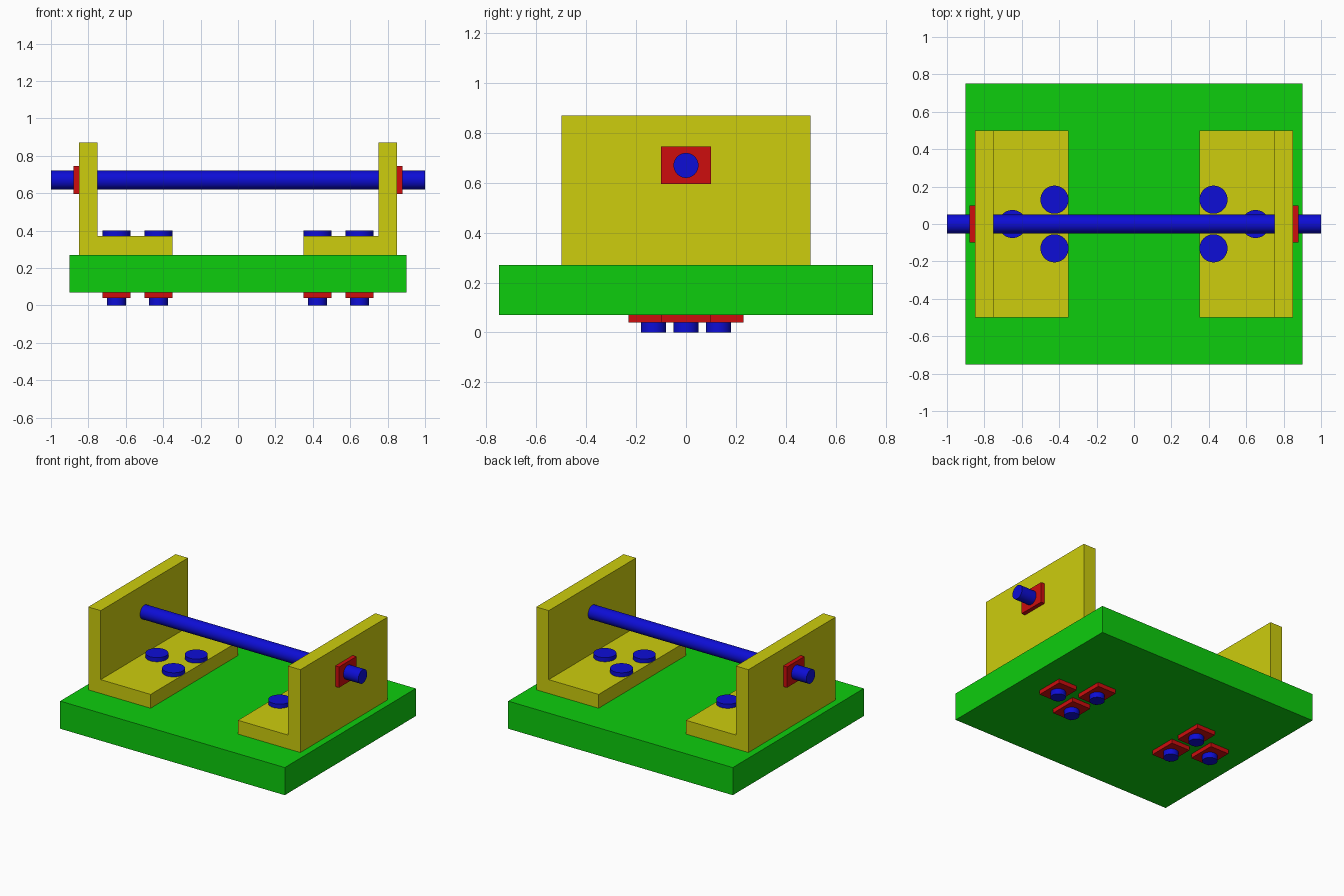
import bpy, math

if "Cube" in bpy.data.objects:
    bpy.data.objects.remove(bpy.data.objects["Cube"])


def material(name, rgb):
    m = bpy.data.materials.new(name)
    m.diffuse_color = (*rgb, 1)
    m.use_nodes = True
    m.node_tree.nodes["Principled BSDF"].inputs["Base Color"].default_value = m.diffuse_color
    return m


LO, HI = 0.004, 0.61
GREEN = material("green", (LO, HI, LO))
YELLOW = material("yellow", (HI, HI, LO))
RED = material("red", (HI, LO, LO))
BLUE = material("blue", (LO, LO, HI + 0.06))


def box(name, lo, hi, mat):
    centre = [(a + b) / 2 for a, b in zip(lo, hi)]
    bpy.ops.mesh.primitive_cube_add(size=1, location=centre)
    o = bpy.context.object
    o.name = name
    o.scale = [b - a for a, b in zip(lo, hi)]
    bpy.ops.object.transform_apply(location=False, rotation=False, scale=True)
    o.data.materials.append(mat)
    return o


def cylinder(name, centre, radius, length, mat, along_x=False):
    rot = (0, math.pi / 2, 0) if along_x else (0, 0, 0)
    bpy.ops.mesh.primitive_cylinder_add(vertices=48, radius=radius, depth=length,
                                        location=centre, rotation=rot)
    o = bpy.context.object
    o.name = name
    o.data.materials.append(mat)
    bpy.ops.object.shade_smooth_by_angle(angle=math.radians(30))
    return o


def bracket(name, side):
    # L profile in x-z, extruded along y
    profile = [(0.35, 0.27), (0.85, 0.27), (0.85, 0.87),
               (0.75, 0.87), (0.75, 0.37), (0.35, 0.37)]
    n = len(profile)
    verts = [(side * x, y, z) for y in (-0.5, 0.5) for x, z in profile]
    faces = [tuple(range(n)), tuple(reversed(range(n, 2 * n)))]
    faces += [(i, i + n, (i + 1) % n + n, (i + 1) % n) for i in range(n)]
    if side < 0:
        faces = [tuple(reversed(f)) for f in faces]
    mesh = bpy.data.meshes.new(name)
    mesh.from_pydata(verts, [], faces)
    mesh.materials.append(YELLOW)
    o = bpy.data.objects.new(name, mesh)
    bpy.context.collection.objects.link(o)


# Base plate and cross rod
box("base_plate", (-0.9, -0.75, 0.07), (0.9, 0.75, 0.27), GREEN)
cylinder("rod", (0, 0, 0.67), 0.05, 2.0, BLUE, along_x=True)

for side, label in ((-1, "left"), (1, "right")):
    bracket(label + "_bracket", side)

    # Rod nut on the outer wall
    xs = sorted((side * 0.85, side * 0.88))
    box(label + "_rod_nut", (xs[0], -0.1, 0.595), (xs[1], 0.1, 0.745), RED)

    # Three bolts through the bracket foot, with nuts underneath
    for i, (x, y) in enumerate(((0.65, 0), (0.425, 0.13), (0.425, -0.13)), 1):
        x *= side
        cylinder(f"{label}_bolt_head_{i}", (x, y, 0.385), 0.075, 0.03, BLUE)
        cylinder(f"{label}_bolt_shank_{i}", (x, y, 0.19), 0.05, 0.38, BLUE)
        box(f"{label}_bolt_nut_{i}", (x - 0.075, y - 0.1, 0.04),
            (x + 0.075, y + 0.1, 0.07), RED)
